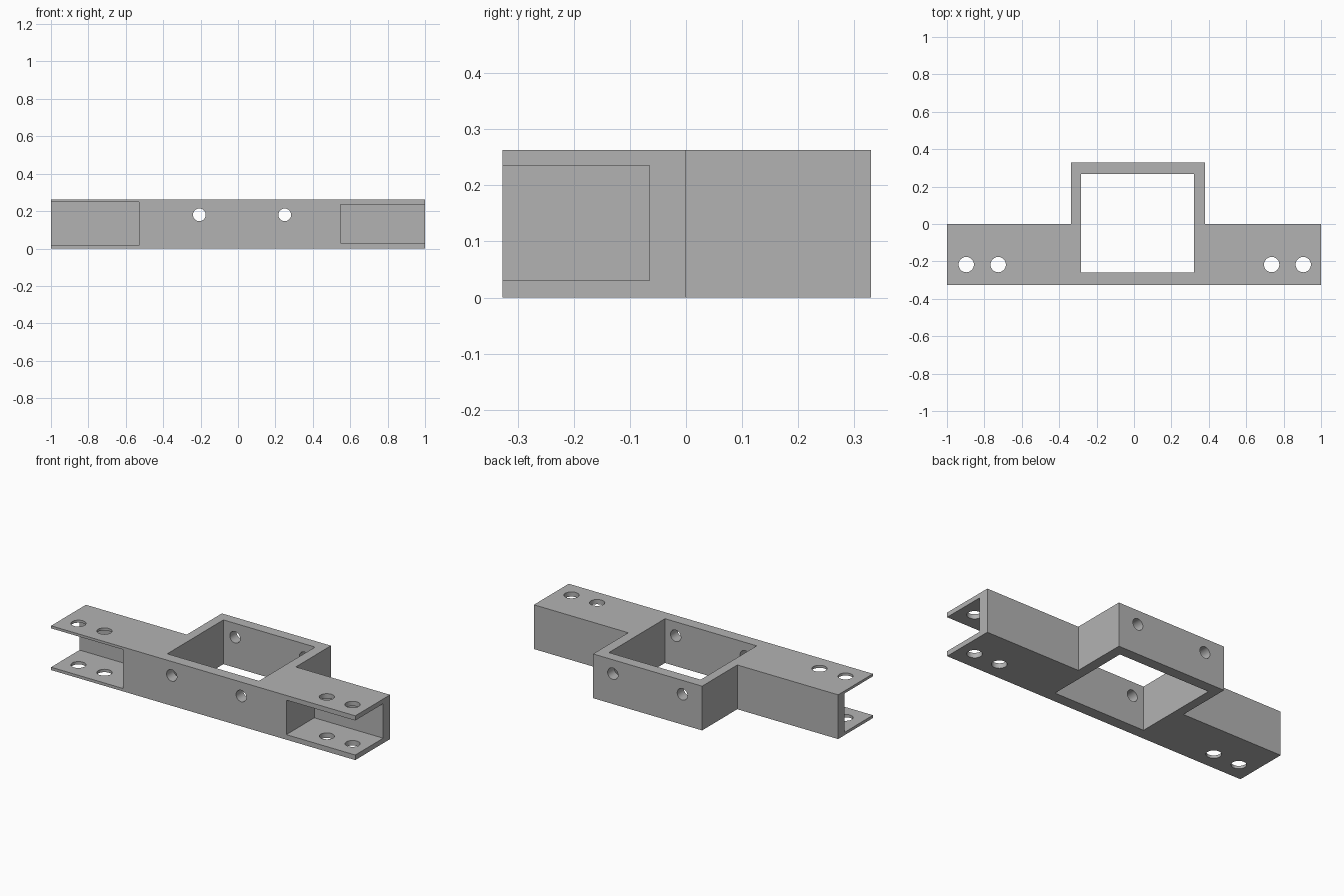
import bpy
import bmesh
from math import pi

cube = bpy.data.objects.get("Cube")
if cube:
    bpy.data.objects.remove(cube, do_unlink=True)

HEIGHT = 0.263
FRONT, BACK = -0.327, 0.33

grey = bpy.data.materials.new("plain grey")
grey.use_nodes = True
grey.diffuse_color = (0.45, 0.45, 0.45, 1)
grey.node_tree.nodes["Principled BSDF"].inputs["Base Color"].default_value = grey.diffuse_color


def prism(name, outline, z0, z1):
    """Extrude a flat outline from z0 to z1."""
    bm = bmesh.new()
    face = bm.faces.new([bm.verts.new((x, y, z0)) for x, y in outline])
    side = bmesh.ops.extrude_face_region(bm, geom=[face])["geom"]
    for v in side:
        if isinstance(v, bmesh.types.BMVert):
            v.co.z = z1
    bmesh.ops.recalc_face_normals(bm, faces=bm.faces)
    mesh = bpy.data.meshes.new(name)
    bm.to_mesh(mesh)
    bm.free()
    mesh.materials.append(grey)
    obj = bpy.data.objects.new(name, mesh)
    bpy.context.collection.objects.link(obj)
    return obj


def block(name, x0, x1, y0, y1, z0, z1):
    return prism(name, [(x0, y0), (x1, y0), (x1, y1), (x0, y1)], z0, z1)


def drill(name, location, radius, rotation=(0, 0, 0)):
    bpy.ops.mesh.primitive_cylinder_add(vertices=32, radius=radius, depth=1,
                                        location=location, rotation=rotation)
    obj = bpy.context.object
    obj.name = name
    obj.data.materials.append(grey)
    return obj


# Long bar with a square housing stepping out at the back
bracket = prism("bracket_body", [
    (-1, FRONT), (1, FRONT), (1, 0), (0.38, 0),
    (0.38, BACK), (-0.337, BACK), (-0.337, 0), (-1, 0)], 0, HEIGHT)

# Central opening and the two end slots
cutters = [
    block("opening_cutter", -0.283, 0.32, -0.26, 0.267, -0.1, 0.4),
    block("right_slot_cutter", -1.1, -0.528, -0.5, -0.06, 0.017, 0.248),
    block("left_slot_cutter", 0.547, 1.1, -0.5, -0.065, 0.03, 0.235),
]

# Bolt holes through the slot plates
for x in (-0.897, -0.726, 0.736, 0.905):
    cutters.append(drill("bolt_hole_cutter", (x, -0.217, 0.13), 0.041))

# Screw holes through the front and back housing walls
for x in (-0.207, 0.25):
    cutters.append(drill("screw_hole_cutter", (x, 0, 0.18), 0.034, (pi / 2, 0, 0)))

bpy.ops.object.select_all(action="DESELECT")
bracket.select_set(True)
bpy.context.view_layer.objects.active = bracket
for cutter in cutters:
    cutter.hide_render = True
    mod = bracket.modifiers.new(cutter.name, "BOOLEAN")
    mod.operation = "DIFFERENCE"
    mod.solver = "EXACT"
    mod.object = cutter
    bpy.ops.object.modifier_apply(modifier=mod.name)
    bpy.data.objects.remove(cutter, do_unlink=True)

bpy.ops.object.shade_smooth_by_angle(angle=pi / 6)
